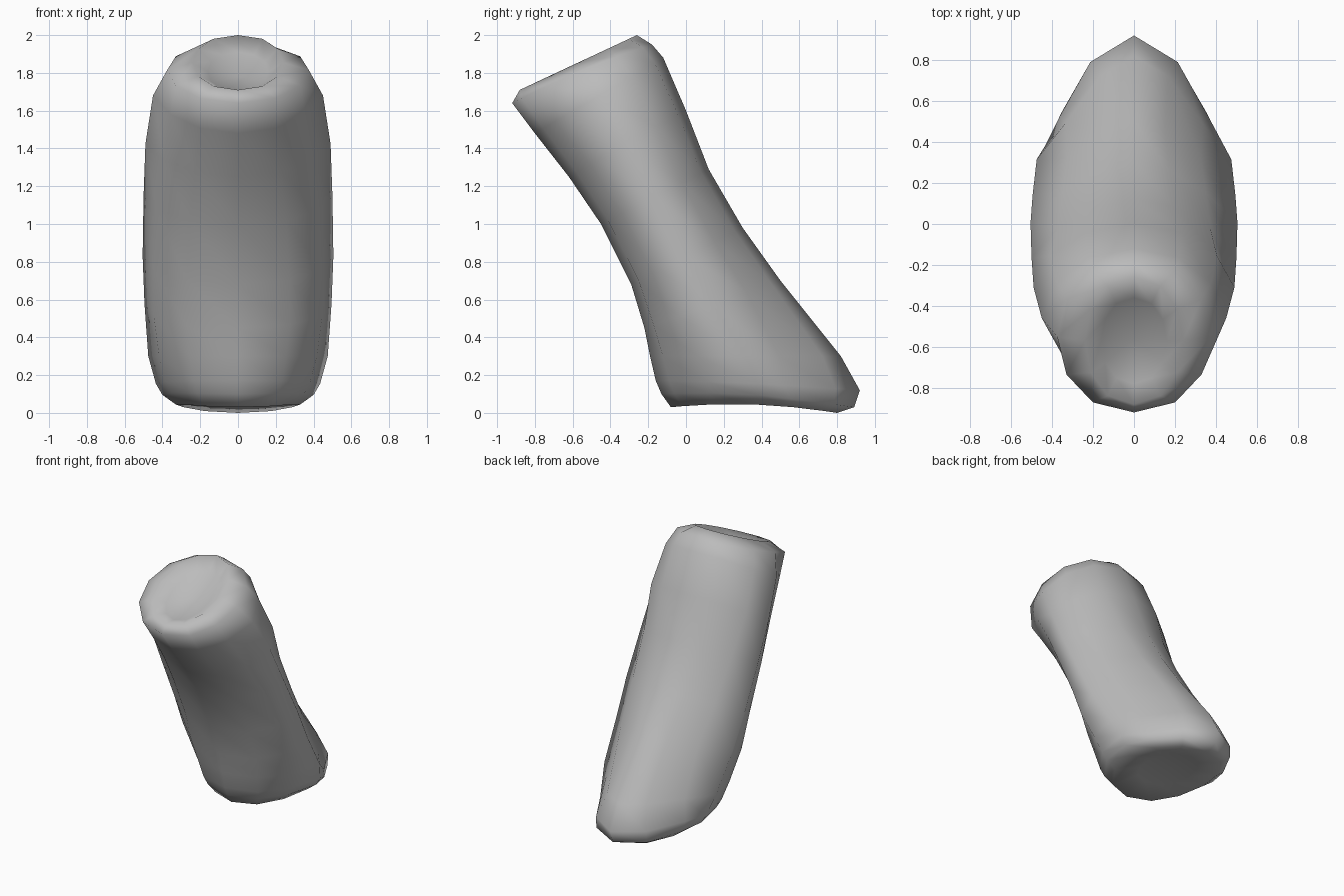
import bpy, bmesh, math

cube = bpy.data.objects.get("Cube")
if cube:
    bpy.data.objects.remove(cube, do_unlink=True)

grey = bpy.data.materials.new("bone grey")
grey.use_nodes = True
colour = (0.5, 0.5, 0.5, 1)
grey.diffuse_color = colour
grey.node_tree.nodes["Principled BSDF"].inputs["Base Color"].default_value = colour

SIDES = 12
# Each ring: front y, front z, back y, back z, half width,
# heel pointedness, side lift, back taper, front taper
RINGS = [
    (0.12, 0.06, 0.62, 0.04, 0.18, 1.0, 0.01, 0.0, 0.0),    # hollow under the foot
    (-0.08, 0.03, 0.80, 0.00, 0.33, 1.1, 0.03, 0.0, 0.0),   # foot rim
    (-0.13, 0.10, 0.89, 0.03, 0.40, 1.6, 0.03, 0.0, 0.0),
    (-0.16, 0.17, 0.92, 0.12, 0.435, 1.9, 0.01, 0.1, 0.0),
    (-0.19, 0.30, 0.82, 0.30, 0.475, 1.5, 0.0, 0.4, 0.0),
    (-0.22, 0.45, 0.50, 0.70, 0.495, 1.0, 0.0, 0.5, -0.05), # shaft
    (-0.29, 0.68, 0.30, 0.98, 0.505, 1.0, 0.0, 0.42, 0.0),
    (-0.45, 1.00, 0.12, 1.29, 0.50, 1.0, 0.0, 0.3, 0.05),
    (-0.62, 1.25, 0.00, 1.60, 0.49, 1.0, 0.0, 0.12, 0.17),
    (-0.80, 1.48, -0.12, 1.88, 0.45, 1.0, 0.0, 0.1, 0.2),
    (-0.92, 1.64, -0.18, 1.95, 0.375, 1.0, 0.02, 0.0, 0.0), # head rim
    (-0.88, 1.71, -0.26, 2.00, 0.24, 1.0, 0.0, 0.0, 0.0),
    (-0.78, 1.70, -0.36, 1.91, 0.16, 1.0, 0.0, 0.0, 0.0),   # hollow in the head
]


def add_ring(bm, fy, fz, by, bz, width, point, lift, back_taper, front_taper):
    """Oval loop between a front and a back point, narrowed towards each end."""
    ring = []
    for i in range(SIDES):
        a = math.tau * i / SIDES
        c, s = math.cos(a), math.sin(a)
        along = c ** point if c > 0 else c
        t = (1 + along) / 2
        narrow = 1 - abs(c) * (back_taper if c > 0 else front_taper)
        x = width * narrow * math.copysign(abs(s) ** 0.9, s)
        ring.append(bm.verts.new((x, fy + (by - fy) * t, fz + (bz - fz) * t + lift * s * s)))
    return ring


def cap(bm, ring, centre):
    """Close a loop with a fan around a sunken centre."""
    mid = bm.verts.new(centre)
    for i in range(SIDES):
        bm.faces.new((ring[i], ring[(i + 1) % SIDES], mid))


# Leaning bone: loft through the rings and close both ends
bm = bmesh.new()
loops = [add_ring(bm, *r) for r in RINGS]
for low, high in zip(loops, loops[1:]):
    for i in range(SIDES):
        j = (i + 1) % SIDES
        bm.faces.new((low[i], low[j], high[j], high[i]))
cap(bm, loops[0], (0, 0.37, 0.065))
cap(bm, loops[-1], (0, -0.56, 1.78))
bmesh.ops.recalc_face_normals(bm, faces=bm.faces[:])
for face in bm.faces:
    face.smooth = True

mesh = bpy.data.meshes.new("bone")
bm.to_mesh(mesh)
bm.free()
mesh.materials.append(grey)
bone = bpy.data.objects.new("bone", mesh)
bpy.context.collection.objects.link(bone)
